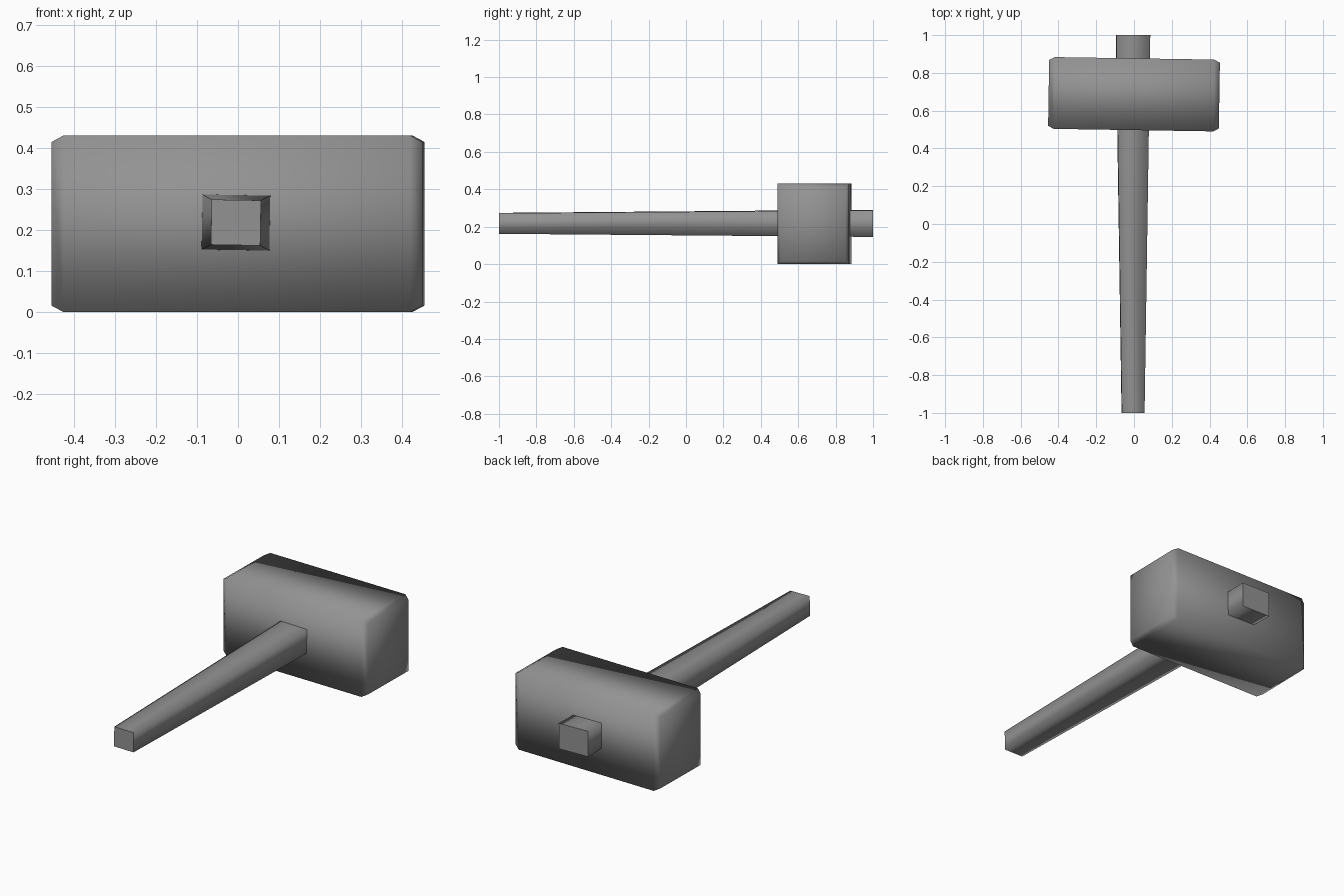
import bpy
import bmesh
import math
from mathutils import Matrix

old = bpy.data.objects.get("Cube")
if old:
    bpy.data.objects.remove(old, do_unlink=True)


def make_material(name, colour):
    mat = bpy.data.materials.new(name)
    mat.use_nodes = True
    mat.diffuse_color = colour
    mat.node_tree.nodes["Principled BSDF"].inputs["Base Color"].default_value = colour
    return mat


def loft(name, sections, axis, mat, flat_caps):
    """Skin rectangles (position, half width, half height) along an axis."""
    bm = bmesh.new()
    rings = []
    for pos, w, h in sections:
        corners = [(-w, -h), (w, -h), (w, h), (-w, h)]
        rings.append([bm.verts.new((pos, a, b) if axis == "x" else (a, pos, b))
                      for a, b in corners])
    for r0, r1 in zip(rings, rings[1:]):
        for i in range(4):
            j = (i + 1) % 4
            bm.faces.new((r0[i], r0[j], r1[j], r1[i]))
    caps = [bm.faces.new(rings[0]), bm.faces.new(rings[-1])]
    bmesh.ops.recalc_face_normals(bm, faces=bm.faces)
    for face in bm.faces:
        face.smooth = True
    if flat_caps:
        for cap in caps:
            cap.smooth = False
            for edge in cap.edges:
                edge.smooth = False
    mesh = bpy.data.meshes.new(name)
    bm.to_mesh(mesh)
    bm.free()
    mesh.materials.append(mat)
    obj = bpy.data.objects.new(name, mesh)
    bpy.context.scene.collection.objects.link(obj)
    return obj


grey = make_material("plain grey", (0.29, 0.29, 0.29, 1))

# Mallet head: block with tapered ends, turned very slightly
half_x, half_y, half_z = 0.452, 0.19, 0.215
lip, inset = 0.03, 0.016
head = loft("mallet_head", [
    (-half_x, half_y - inset, half_z - inset),
    (-half_x + lip, half_y, half_z),
    (half_x - lip, half_y, half_z),
    (half_x, half_y - inset, half_z - inset),
], "x", grey, False)
head.data.transform(Matrix.Translation((0, 0.687, half_z))
                    @ Matrix.Rotation(math.radians(-0.9), 4, "Z"))

# Handle: square bar that widens toward the head and passes through it
handle = loft("handle", [(-1, 0.06, 0.055), (1, 0.09, 0.071)], "y", grey, True)
handle.data.transform(Matrix.Translation((-0.005, 0, 0.218))
                      @ Matrix.Rotation(math.radians(1), 4, "Y"))
